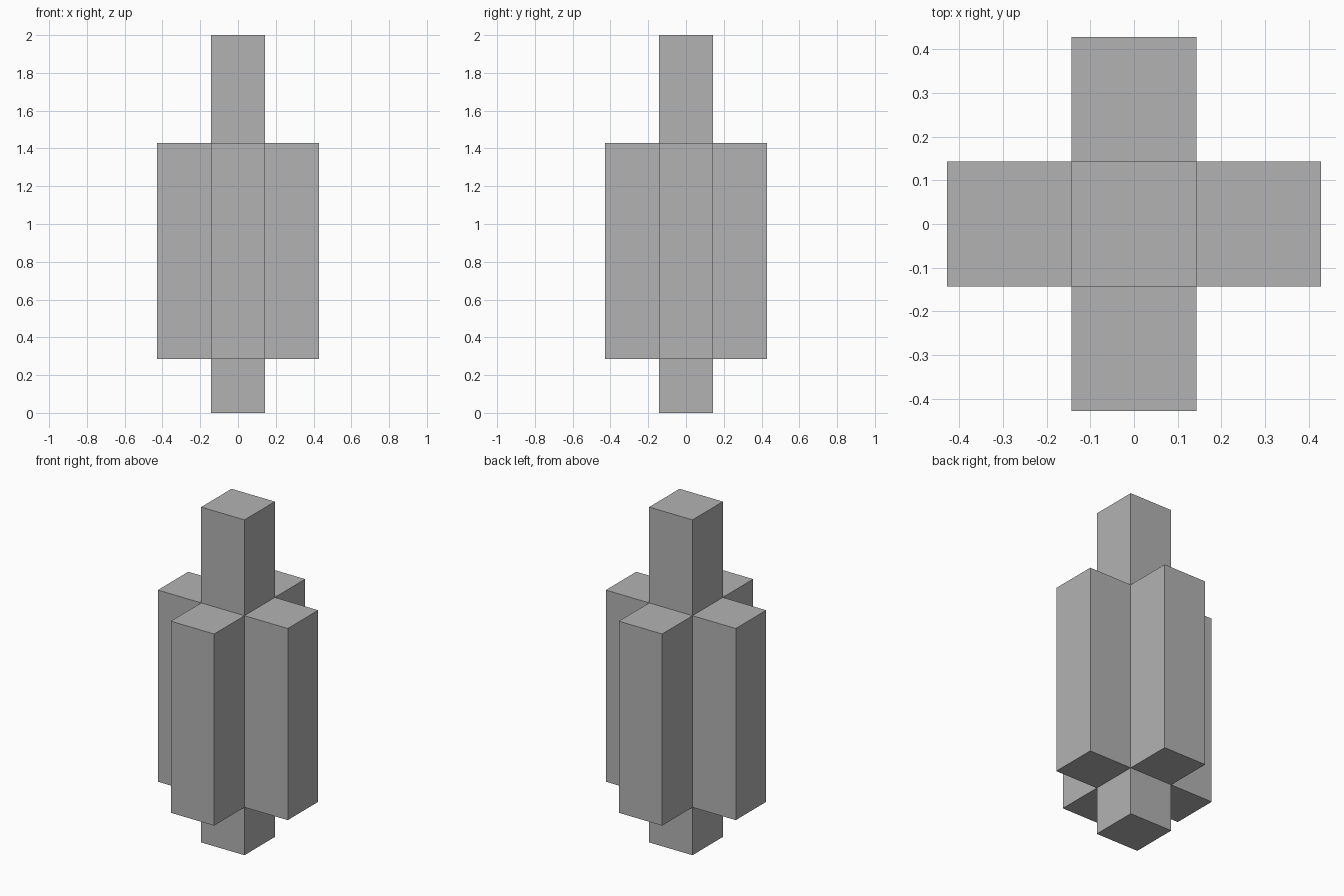
import bpy

cube = bpy.data.objects.get("Cube")
if cube:
    bpy.data.objects.remove(cube, do_unlink=True)

UNIT = 2 / 7  # the whole model sits on a grid of seven units in height

grey = bpy.data.materials.new("plain grey")
grey.use_nodes = True
colour = (0.45, 0.45, 0.45, 1)
grey.diffuse_color = colour
grey.node_tree.nodes["Principled BSDF"].inputs["Base Color"].default_value = colour


def box(name, x, y, bottom, height):
    """Add a one-unit-wide square post; all measures are in grid units."""
    bpy.ops.mesh.primitive_cube_add(
        size=1, location=(x * UNIT, y * UNIT, (bottom + height / 2) * UNIT))
    post = bpy.context.object
    post.name = name
    post.scale = (UNIT, UNIT, height * UNIT)
    bpy.ops.object.transform_apply(location=False, rotation=False, scale=True)
    post.data.materials.append(grey)


# Central column, full height
box("central_column", 0, 0, 0, 7)

# Four shorter posts around the column
for name, x, y in (("left", 1, 0), ("right", -1, 0), ("front", 0, -1), ("back", 0, 1)):
    box(name + "_post", x, y, 1, 4)
